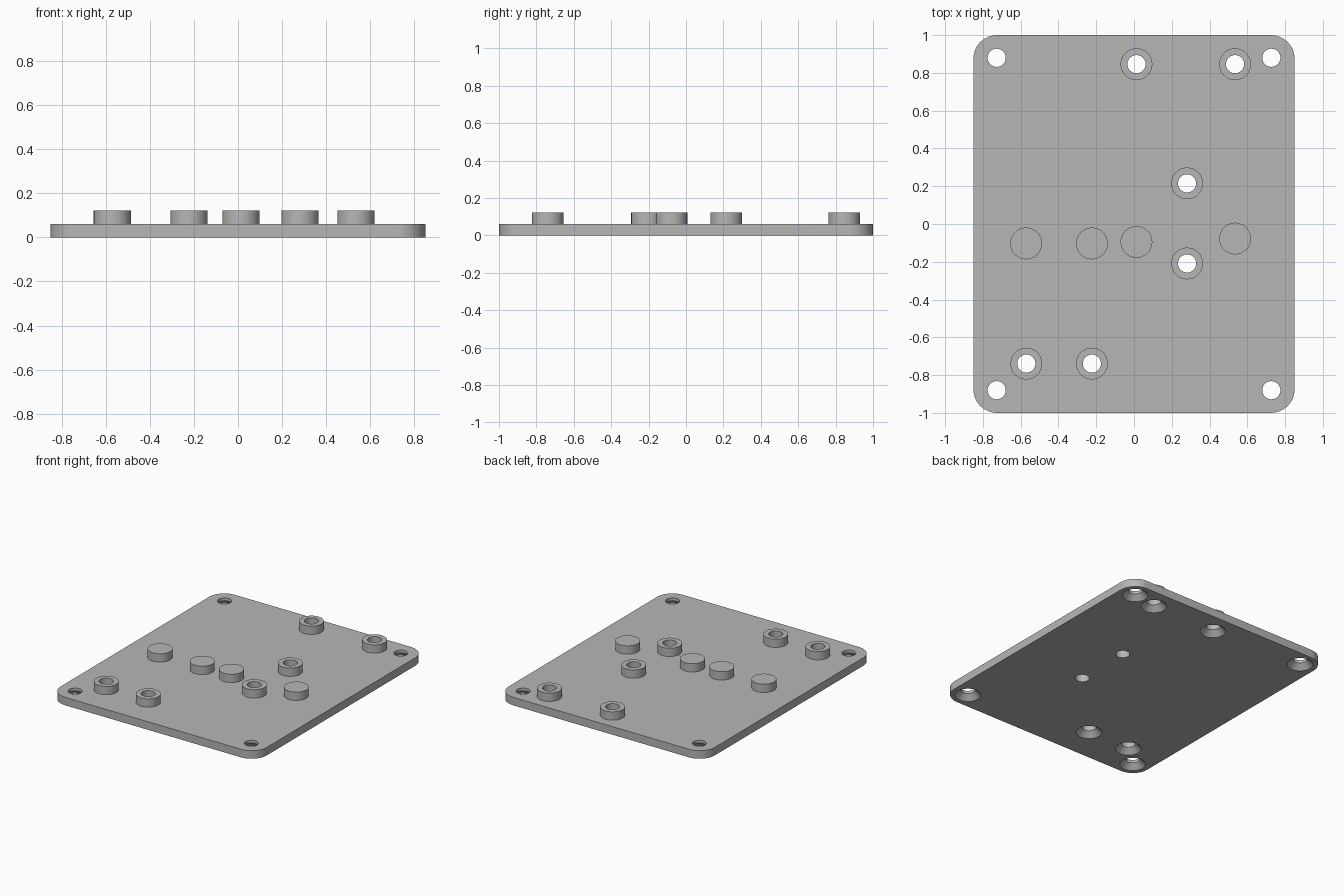
import bpy, bmesh, math

cube = bpy.data.objects.get("Cube")
if cube:
    bpy.data.objects.remove(cube, do_unlink=True)

HALF_X, HALF_Y, CORNER = 0.85, 1.0, 0.125
PLATE_TOP, BOSS_TOP = 0.06, 0.122
BOSS_R, HOLE_R, SINK_R = 0.084, 0.048, 0.087
SEGMENTS = 48

grey = bpy.data.materials.new("plain grey")
grey.use_nodes = True
grey.diffuse_color = (0.47, 0.47, 0.47, 1)
grey.node_tree.nodes["Principled BSDF"].inputs["Base Color"].default_value = (0.47, 0.47, 0.47, 1)


def make_object(name, bm):
    bmesh.ops.recalc_face_normals(bm, faces=bm.faces)
    mesh = bpy.data.meshes.new(name)
    bm.to_mesh(mesh)
    bm.free()
    mesh.materials.append(grey)
    obj = bpy.data.objects.new(name, mesh)
    bpy.context.collection.objects.link(obj)
    return obj


def turned(name, x, y, profile):
    """Closed round solid from (radius, z) rings, listed bottom to top."""
    bm = bmesh.new()
    rings = []
    for r, z in profile:
        angles = [2 * math.pi * i / SEGMENTS for i in range(SEGMENTS)]
        rings.append([bm.verts.new((x + r * math.cos(a), y + r * math.sin(a), z)) for a in angles])
    for low, high in zip(rings, rings[1:]):
        for i in range(SEGMENTS):
            j = (i + 1) % SEGMENTS
            bm.faces.new((low[i], low[j], high[j], high[i]))
    bm.faces.new(rings[0][::-1])
    bm.faces.new(rings[-1])
    return make_object(name, bm)


def combine(target, tool, operation):
    mod = target.modifiers.new(operation, 'BOOLEAN')
    mod.operation = operation
    mod.solver = 'EXACT'
    mod.object = tool
    bpy.context.view_layer.objects.active = target
    bpy.ops.object.modifier_apply(modifier=mod.name)
    bpy.data.objects.remove(tool, do_unlink=True)


# Plate with rounded corners
bm = bmesh.new()
outline = []
for k, (sx, sy) in enumerate([(1, 1), (-1, 1), (-1, -1), (1, -1)]):
    for i in range(13):
        a = math.pi / 2 * (k + i / 12)
        outline.append(bm.verts.new((sx * (HALF_X - CORNER) + CORNER * math.cos(a),
                                     sy * (HALF_Y - CORNER) + CORNER * math.sin(a), 0)))
base = bm.faces.new(outline)
extruded = bmesh.ops.extrude_face_region(bm, geom=[base])["geom"]
bmesh.ops.translate(bm, vec=(0, 0, PLATE_TOP),
                    verts=[v for v in extruded if isinstance(v, bmesh.types.BMVert)])
plate = make_object("mounting_plate", bm)

corner_holes = [(sx * 0.727, sy * 0.88) for sx in (-1, 1) for sy in (-1, 1)]
sunk_bosses = [(0.013, 0.846), (0.535, 0.846), (-0.57, -0.739), (-0.223, -0.739)]
plain_bosses = [(0.281, 0.215), (0.281, -0.209)]
solid_bosses = [(-0.571, -0.103), (-0.223, -0.103), (0.013, -0.095), (0.535, -0.077)]

# Raised round bosses
for x, y in sunk_bosses + plain_bosses + solid_bosses:
    boss = turned("boss", x, y, [(BOSS_R, PLATE_TOP / 2), (BOSS_R, BOSS_TOP)])
    combine(plate, boss, 'UNION')

# Through holes, countersunk from below
sink_depth = SINK_R - HOLE_R
for x, y in corner_holes + sunk_bosses:
    cutter = turned("countersink_cutter", x, y,
                    [(SINK_R + 0.02, -0.02), (HOLE_R, sink_depth), (HOLE_R, 0.2)])
    combine(plate, cutter, 'DIFFERENCE')

# Straight through holes
for x, y in plain_bosses:
    combine(plate, turned("hole_cutter", x, y, [(HOLE_R, -0.05), (HOLE_R, 0.2)]), 'DIFFERENCE')

bpy.ops.object.select_all(action='DESELECT')
plate.select_set(True)
bpy.context.view_layer.objects.active = plate
bpy.ops.object.shade_smooth_by_angle(angle=math.radians(30))
